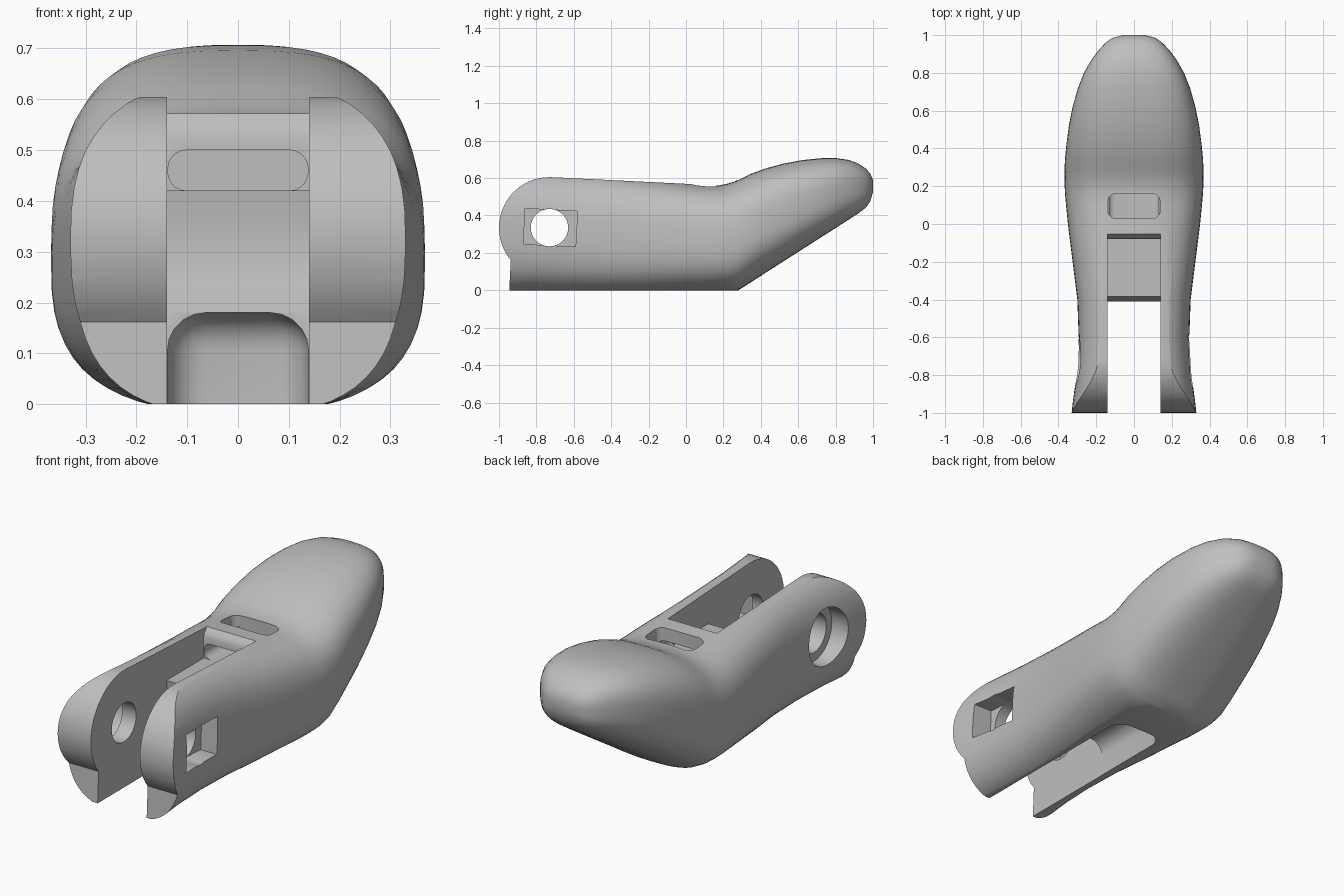
import bpy, bmesh, math
from mathutils import Matrix

cube = bpy.data.objects.get("Cube")
if cube:
    bpy.data.objects.remove(cube, do_unlink=True)

grey = bpy.data.materials.new("light grey")
grey.use_nodes = True
colour = (0.52, 0.52, 0.52, 1)
grey.diffuse_color = colour
grey.node_tree.nodes["Principled BSDF"].inputs["Base Color"].default_value = colour


def add(name, bm):
    bmesh.ops.recalc_face_normals(bm, faces=bm.faces)
    mesh = bpy.data.meshes.new(name)
    bm.to_mesh(mesh)
    bm.free()
    mesh.materials.append(grey)
    obj = bpy.data.objects.new(name, mesh)
    bpy.context.collection.objects.link(obj)
    return obj


def prism(name, profile, half):
    """Side profile (y, z) extruded across x."""
    bm = bmesh.new()
    face = bm.faces.new([bm.verts.new((-half, y, z)) for y, z in profile])
    new = bmesh.ops.extrude_face_region(bm, geom=[face])["geom"]
    bmesh.ops.translate(bm, vec=(2 * half, 0, 0),
                        verts=[v for v in new if isinstance(v, bmesh.types.BMVert)])
    return add(name, bm)


def box(name, lo, hi, radius=0, axes="xyz", turn=0):
    """Box with the edges along the given axes rounded."""
    bm = bmesh.new()
    bmesh.ops.create_cube(bm, size=1)
    mid = [(a + b) / 2 for a, b in zip(lo, hi)]
    for v in bm.verts:
        v.co = [c * (b - a) for c, a, b in zip(v.co, lo, hi)]
    if radius:
        edges = [e for e in bm.edges if any(
            abs((e.verts[0].co - e.verts[1].co).normalized()["xyz".index(a)]) > 0.9 for a in axes)]
        bmesh.ops.bevel(bm, geom=edges, offset=radius, segments=5, profile=0.5, affect="EDGES")
    bm.transform(Matrix.Translation(mid) @ Matrix.Rotation(turn, 4, "X"))
    return add(name, bm)


def pin(name, x0, x1, radius):
    """Cylinder along x on the pivot."""
    bm = bmesh.new()
    bmesh.ops.create_cone(bm, cap_ends=True, segments=32, radius1=radius, radius2=radius,
                          depth=x1 - x0)
    bm.transform(Matrix.Translation(((x0 + x1) / 2, *pivot)) @ Matrix.Rotation(math.pi / 2, 4, "Y"))
    return add(name, bm)


def cut(target, tool, operation="DIFFERENCE"):
    mod = target.modifiers.new("cut", "BOOLEAN")
    mod.operation, mod.object, mod.solver = operation, tool, "EXACT"
    bpy.context.view_layer.objects.active = target
    bpy.ops.object.modifier_apply(modifier=mod.name)
    bpy.data.objects.remove(tool, do_unlink=True)


pivot = (-0.73, 0.335)

# Body loft: y, bottom, top, half width
stations = [
    (-1.05, -.02, .645, .335), (-.95, -.02, .645, .325), (-.8, -.02, .645, .305),
    (-.6, -.02, .635, .293), (-.4, -.02, .62, .30), (-.2, -.02, .597, .325),
    (0, -.015, .575, .35), (.1, -.015, .564, .36), (.17, -.012, .56, .366),
    (.23, -.01, .572, .368), (.28, 0, .59, .368), (.34, .038, .62, .366),
    (.42, .09, .65, .358), (.52, .154, .677, .345), (.62, .218, .696, .325),
    (.72, .282, .706, .297), (.8, .333, .707, .265), (.87, .378, .697, .225),
    (.92, .41, .678, .188), (.96, .44, .652, .15), (.985, .475, .625, .115),
    (1.0, .525, .59, .06)]
SIDES = 56
bm = bmesh.new()
rings = []
for y, low, top, half in stations:
    power = 2 / 2.8
    ring = []
    for i in range(SIDES):
        a = 2 * math.pi * i / SIDES
        c, s = math.cos(a), math.sin(a)
        x = half * math.copysign(abs(c) ** power, c)
        z = (low + top) / 2 + (top - low) / 2 * math.copysign(abs(s) ** power, s)
        ring.append(bm.verts.new((x, y, z)))
    rings.append(ring)
for r, s in zip(rings, rings[1:]):
    for i in range(SIDES):
        j = (i + 1) % SIDES
        bm.faces.new((r[i], r[j], s[j], s[i]))
bm.faces.new(rings[0])
bm.faces.new(rings[-1])
body = add("lever_body", bm)

# Trim to the side outline with the round hinge end
outline = [(-.945, 0), (1.2, 0), (1.2, 1), (.17, 1), (.17, .561)]
for i in range(21):
    a = math.radians(88 + i * (220 - 88) / 20)
    outline.append((pivot[0] + .27 * math.cos(a), pivot[1] + .27 * math.sin(a)))
cut(body, prism("outline_trim", outline, 1), "INTERSECT")

# Gap between the two hinge arms, with a step behind it
gap = [(-1.2, -.1), (-.41, -.1), (-.41, .18), (-.385, .24), (-.375, .3), (-.375, .36),
       (-.383, .42), (-.08, .42), (-.08, .53), (-.072, .55), (-.05, .575), (-.05, .9), (-1.2, .9)]
cut(body, prism("arm_gap", gap, .14))

# Tunnel and window that leave a cross bar
cut(body, box("bar_tunnel", (-.138, -.2, .42), (.138, .165, .5), .037, "y"))
cut(body, box("bar_window", (-.138, .03, .44), (.138, .16, .9), .04, "z"))

# Underside pocket
cut(body, box("under_pocket", (-.139, -.6, -.2), (.139, .05, .18), .075))

# Pivot hole, round recess on one arm, square recess on the other
cut(body, pin("pivot_hole", -.6, .6, .1))
cut(body, pin("round_recess", -.6, -.22, .145))
cut(body, box("square_recess", (.2, -.865, .24), (.6, -.585, .43), turn=math.radians(-3)))

bpy.ops.object.select_all(action="DESELECT")
body.select_set(True)
bpy.context.view_layer.objects.active = body
bpy.ops.object.shade_smooth_by_angle(angle=math.radians(32))
